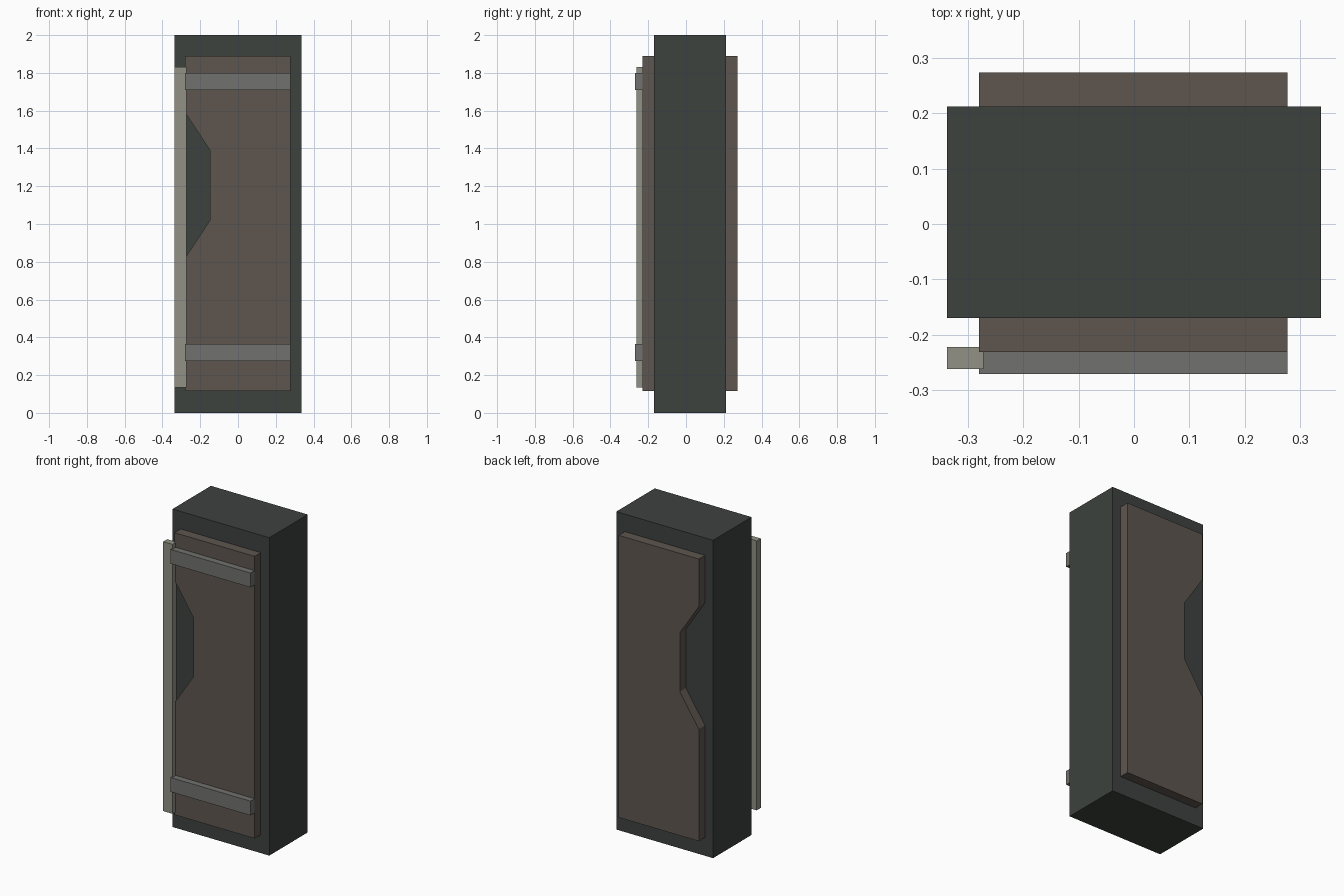
import bpy

if "Cube" in bpy.data.objects:
    bpy.data.objects.remove(bpy.data.objects["Cube"])


def material(name, rgb):
    mat = bpy.data.materials.new(name)
    mat.diffuse_color = (*rgb, 1)
    mat.use_nodes = True
    mat.node_tree.nodes["Principled BSDF"].inputs["Base Color"].default_value = mat.diffuse_color
    return mat


def prism(name, outline, y0, y1, mat):
    """Extrude an (x, z) outline, counter-clockwise from the front, from y0 back to y1."""
    n = len(outline)
    verts = [(x, y, z) for y in (y0, y1) for x, z in outline]
    faces = [tuple(range(n)), tuple(range(2 * n - 1, n - 1, -1))]
    faces += [(i, i + n, (i + 1) % n + n, (i + 1) % n) for i in range(n)]
    mesh = bpy.data.meshes.new(name)
    mesh.from_pydata(verts, [], faces)
    mesh.materials.append(mat)
    obj = bpy.data.objects.new(name, mesh)
    bpy.context.collection.objects.link(obj)
    return obj


def box(name, x0, x1, y0, y1, z0, z1, mat):
    return prism(name, [(x0, z0), (x1, z0), (x1, z1), (x0, z1)], y0, y1, mat)


dark = material("dark_metal", (0.047, 0.054, 0.049))
brown = material("brown_panel", (0.112, 0.093, 0.078))
grey = material("grey_metal", (0.165, 0.168, 0.156))
pale = material("pale_metal", (0.285, 0.285, 0.235))

# Door slab
box("door_body", -0.337, 0.337, -0.17, 0.212, 0, 2, dark)

# Raised panels on both faces, notched on the handle side
panel = [(-0.28, 0.115), (0.277, 0.115), (0.277, 1.89), (-0.28, 1.89),
         (-0.28, 1.59), (-0.148, 1.39), (-0.148, 1.02), (-0.28, 0.82)]
prism("front_panel", panel, -0.231, -0.17, brown)
prism("back_panel", panel, 0.212, 0.273, brown)

# Horizontal straps across the front
for name, z in (("lower_strap", 0.275), ("upper_strap", 1.71)):
    box(name, -0.28, 0.277, -0.271, -0.231, z, z + 0.09, grey)

# Vertical rail down the front left edge
box("side_rail", -0.337, -0.272, -0.262, -0.222, 0.135, 1.83, pale)
